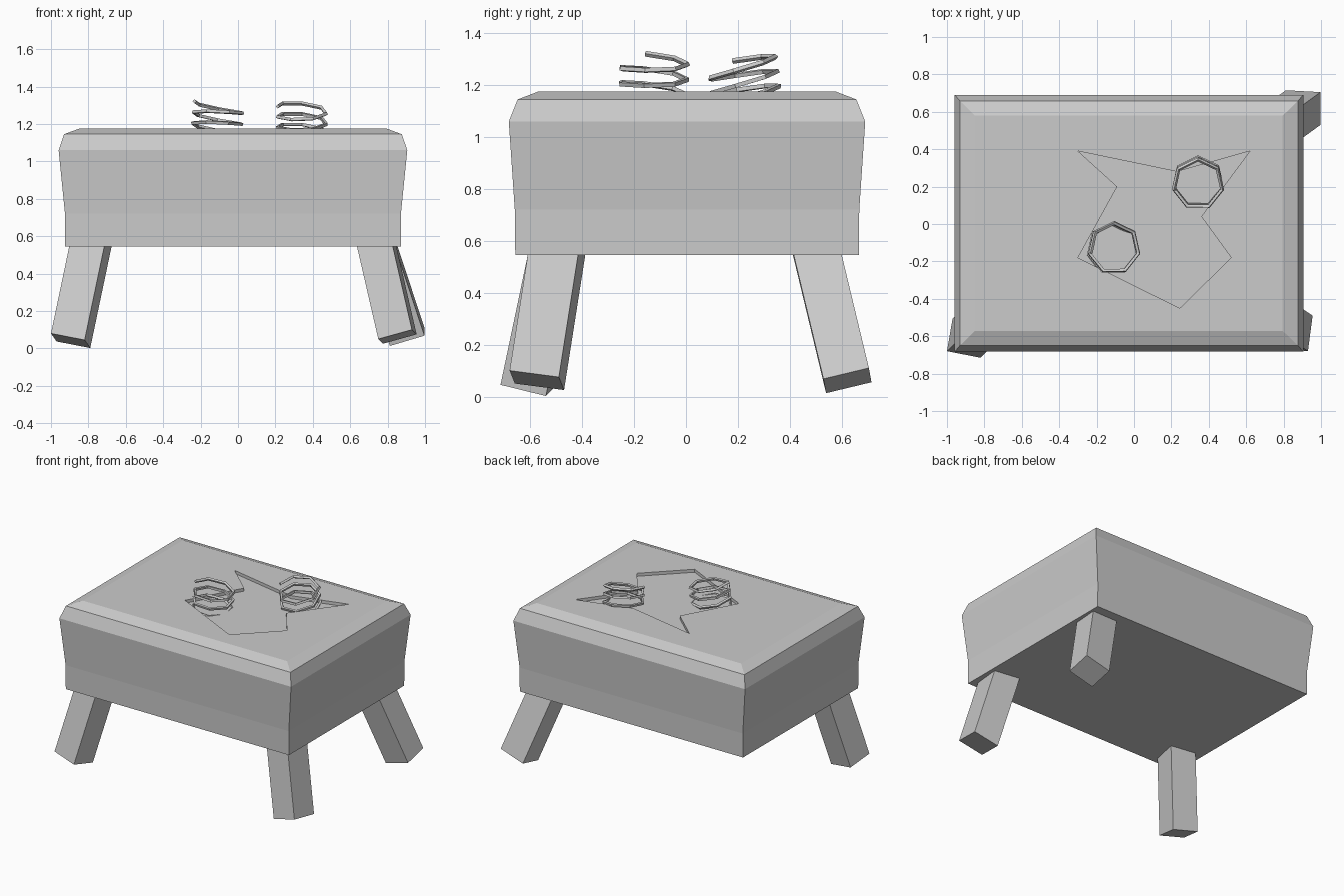
import bpy
from math import cos, sin, radians, tau
from mathutils import Vector

if "Cube" in bpy.data.objects:
    bpy.data.objects.remove(bpy.data.objects["Cube"])


def mesh_object(name, verts, faces):
    me = bpy.data.meshes.new(name)
    me.from_pydata(verts, [], faces)
    ob = bpy.data.objects.new(name, me)
    bpy.context.collection.objects.link(ob)
    return ob


def loft(name, rings):
    """Closed solid through equal-length counter-clockwise rings, bottom to top."""
    n = len(rings[0])
    faces = [tuple(range(n))[::-1]]
    for r in range(len(rings) - 1):
        a, b = r * n, (r + 1) * n
        faces += [(a + i, a + (i + 1) % n, b + (i + 1) % n, b + i) for i in range(n)]
    faces.append(tuple(range((len(rings) - 1) * n, len(rings) * n)))
    return mesh_object(name, [v for ring in rings for v in ring], faces)


# Padded seat: stacked rectangles (half x, half y, z)
CX, CY = -0.027, 0.004
PROFILE = [(0.898, 0.662, 0.545), (0.898, 0.664, 0.72), (0.932, 0.687, 1.06),
           (0.903, 0.653, 1.145), (0.822, 0.575, 1.175)]
seat = loft("seat", [[(CX + sx * hx, CY + sy * hy, z)
                      for sx, sy in ((-1, -1), (1, -1), (1, 1), (-1, 1))]
                     for hx, hy, z in PROFILE])

# Shallow jagged tear in the top
TEAR = [(-0.3, 0.39), (-0.09, 0.2), (-0.3, -0.18), (0.245, -0.45),
        (0.52, -0.18), (0.36, 0.04), (0.62, 0.39), (0.23, 0.28)]
cutter = loft("tear_cutter", [[(x, y, z) for x, y in TEAR] for z in (1.153, 1.25)])
cutter.hide_render = True
mod = seat.modifiers.new("tear", 'BOOLEAN')
mod.operation = 'DIFFERENCE'
mod.solver = 'EXACT'
mod.object = cutter
bpy.context.view_layer.objects.active = seat
bpy.ops.object.modifier_apply(modifier="tear")
bpy.data.objects.remove(cutter)


# Splayed legs: a foot corner, its two neighbours, and the upward lean
def leg(name, a, b, c, lean):
    a, b, c = Vector(a), Vector(b), Vector(c)
    foot = [a, b, b + c - a, c]
    up = Vector((*lean, 1)) * 0.54
    if (b - a).cross(c - a).z < 0:
        foot.reverse()
    loft(name, [foot, [p + up for p in foot]])


leg("front_left_leg", (-1.0, -0.68, 0.08), (-0.82, -0.715, 0.045),
    (-0.97, -0.505, 0.037), (0.21, 0.21))
leg("front_right_leg", (0.93, -0.68, 0.10), (0.955, -0.49, 0.075),
    (0.75, -0.66, 0.05), (-0.23, 0.157))
leg("back_right_leg", (0.997, 0.705, 0.11), (0.997, 0.53, 0.068),
    (0.812, 0.715, 0.055), (-0.33, -0.24))


# Loose springs: seven-sided coils, sheared by a tilt and leaning sideways
def spring(name, centre, z_end, pitch, tilt, lean, radius=0.133, turns=3):
    steps = turns * 7
    cu = bpy.data.curves.new(name, 'CURVE')
    cu.dimensions = '3D'
    cu.bevel_depth = 0.011
    cu.bevel_resolution = 0
    cu.use_fill_caps = True
    sp = cu.splines.new('POLY')
    sp.points.add(steps)
    for i, p in enumerate(sp.points):
        ang = radians(193) - (steps - i) * tau / 7
        dx, dy = radius * cos(ang), radius * sin(ang)
        h = (i / 7 - turns / 2) * pitch
        z = z_end - (steps - i) / 7 * pitch + tilt[0] * (dx + radius) + tilt[1] * dy
        p.co = (centre[0] + dx + lean[0] * h, centre[1] + dy + lean[1] * h, z, 1)
    ob = bpy.data.objects.new(name, cu)
    bpy.context.collection.objects.link(ob)
    bpy.ops.object.select_all(action='DESELECT')
    ob.select_set(True)
    bpy.context.view_layer.objects.active = ob
    bpy.ops.object.convert(target='MESH')
    for f in bpy.context.object.data.polygons:
        f.use_smooth = False


spring("left_spring", (-0.11, -0.13), 1.32, 0.058, (-0.12, -0.06), (0.08, 0.04))
spring("right_spring", (0.342, 0.22), 1.30, 0.056, (-0.03, 0.22), (0.0, -0.12))
